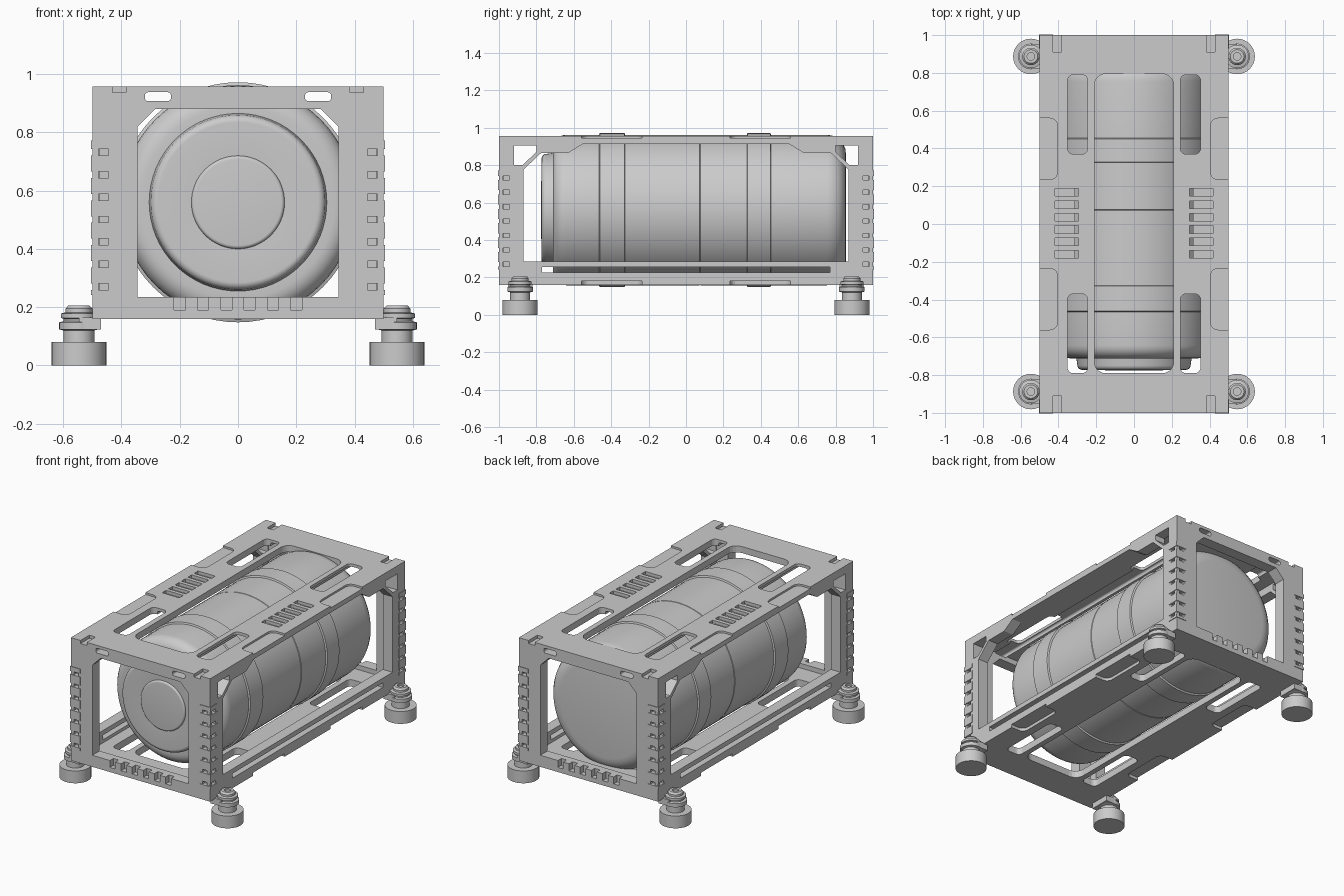
import bpy, bmesh, math
from mathutils import Matrix

old = bpy.data.objects.get("Cube")
if old:
    bpy.data.objects.remove(old, do_unlink=True)

GREY = (0.6, 0.6, 0.6, 1)
metal = bpy.data.materials.new("light grey metal")
metal.use_nodes = True
metal.diffuse_color = GREY
metal.node_tree.nodes["Principled BSDF"].inputs["Base Color"].default_value = GREY


def make(name, bm, collection=None):
    bmesh.ops.recalc_face_normals(bm, faces=bm.faces)
    mesh = bpy.data.meshes.new(name)
    bm.to_mesh(mesh)
    bm.free()
    mesh.materials.append(metal)
    obj = bpy.data.objects.new(name, mesh)
    (collection or bpy.context.scene.collection).objects.link(obj)
    return obj


def select(obj):
    bpy.ops.object.select_all(action='DESELECT')
    obj.select_set(True)
    bpy.context.view_layer.objects.active = obj


def prism(name, points, axis, low, high, collection=None):
    """Extrude a 2D outline along an axis from low to high."""
    place = {'x': lambda a, b, d: (d, a, b),
             'y': lambda a, b, d: (a, d, b),
             'z': lambda a, b, d: (a, b, d)}[axis]
    bm = bmesh.new()
    bottom = [bm.verts.new(place(a, b, low)) for a, b in points]
    top = [bm.verts.new(place(a, b, high)) for a, b in points]
    bm.faces.new(bottom)
    bm.faces.new(top)
    for i in range(len(points)):
        j = (i + 1) % len(points)
        bm.faces.new((bottom[i], bottom[j], top[j], top[i]))
    return make(name, bm, collection)


def rect(a0, a1, b0, b1, r=0.0, steps=5):
    """Rectangle outline with optional rounded corners."""
    if not r:
        return [(a0, b0), (a1, b0), (a1, b1), (a0, b1)]
    pts = []
    for k, (ca, cb) in enumerate(((a1 - r, b1 - r), (a0 + r, b1 - r),
                                  (a0 + r, b0 + r), (a1 - r, b0 + r))):
        for s in range(steps + 1):
            t = (k + s / steps) * math.pi / 2
            pts.append((ca + r * math.cos(t), cb + r * math.sin(t)))
    return pts


def lathe(name, profile, segments, matrix):
    """Revolve (radius, height) points about z, then place the result."""
    bm = bmesh.new()
    verts = [bm.verts.new((r, 0, h)) for r, h in profile]
    edges = [bm.edges.new(pair) for pair in zip(verts, verts[1:])]
    bmesh.ops.spin(bm, geom=verts + edges, cent=(0, 0, 0), axis=(0, 0, 1),
                   angle=math.tau, steps=segments, use_merge=True)
    bmesh.ops.remove_doubles(bm, verts=bm.verts, dist=0.0005)
    bm.transform(matrix)
    obj = make(name, bm)
    select(obj)
    bpy.ops.object.shade_smooth_by_angle(angle=math.radians(35))
    return obj


def fillet(radius, height, r, direction):
    """Quarter-round points on a lathe profile; direction -1 opens, +1 closes."""
    arc = [(radius - r + r * math.cos(t), height + direction * (r * math.sin(t) - r))
           for t in (i * math.pi / 12 for i in range(7))]
    return arc if direction > 0 else arc[::-1]


# Frame: a solid block, carved by a set of cutters
BOTTOM, TOP, HALF = 0.16, 0.957, 0.5
frame = prism("frame", rect(-HALF, HALF, -1, 1), 'z', BOTTOM, TOP)
cutters = bpy.data.collections.new("frame_cutters")
bpy.context.scene.collection.children.link(cutters)


def cut(points, axis, low, high):
    prism("cutter", points, axis, low, high, cutters).hide_render = True


# Inner cavity, and end openings with clipped upper corners
cut(rect(-0.43, 0.43, -0.925, 0.925), 'z', 0.205, 0.915)
cut([(-0.345, 0.235), (0.345, 0.235), (0.345, 0.82), (0.285, 0.88),
     (-0.285, 0.88), (-0.345, 0.82)], 'y', -1.2, 1.2)

# Side openings, corner brace holes and long slit in the lower rail
half = [(0.87, 0.285), (0.87, 0.775), (0.775, 0.865), (0.63, 0.865), (0.55, 0.914)]
cut(half + [(-a, b) for a, b in reversed(half)], 'x', -0.7, 0.7)
cut(rect(-0.77, 0.77, 0.225, 0.255), 'x', -0.7, 0.7)
for s in (-1, 1):
    cut([(s * a, b) for a, b in ((0.92, 0.80), (0.875, 0.80), (0.80, 0.87),
                                 (0.80, 0.905), (0.92, 0.905))], 'x', -0.7, 0.7)

# Central opening through both plates
cut(rect(-0.21, 0.21, -0.79, 0.795, 0.06), 'z', 0, 1.2)

for sx in (-1, 1):
    def span(a, b):
        return (a, b) if sx > 0 else (-b, -a)
    # Vent recesses on the top plate
    for i in range(6):
        y = -0.16 + i * 0.0655
        cut(rect(*span(0.295, 0.418), y - 0.02, y + 0.02), 'z', TOP - 0.02, 1.2)
    # Lifting slots in the upper end beams
    cut(rect(*span(0.23, 0.32), 0.907, 0.938, 0.012), 'y', -1.2, 1.2)
    for sy in (-1, 1):
        def along(a, b):
            return (a, b) if sy > 0 else (-b, -a)
        # Slots through both plates
        cut(rect(*span(0.245, 0.352), *along(0.37, 0.79), 0.03), 'z', 0, 1.2)
        # Shallow rounded edge steps above and below
        step = rect(*span(0.405, 0.6), *along(0.235, 0.56), 0.04)
        cut(step, 'z', TOP - 0.012, 1.2)
        cut(step, 'z', 0, BOTTOM + 0.02)
        # Small notches at the plate ends
        cut(rect(*span(0.385, 0.43), *along(0.91, 1.2)), 'z', TOP - 0.02, 1.2)
        # Toothed grooves on both outer faces of each post
        for i in range(7):
            z = 0.27 + i * 0.077
            cut(rect(*span(0.445, 0.478), z - 0.011, z + 0.011), 'y', *along(0.975, 1.2))
            cut(rect(*along(0.945, 0.978), z - 0.011, z + 0.011), 'x', *span(0.475, 0.7))

# Teeth in the lower end beams
for sy in (-1, 1):
    for i in range(6):
        x = -0.2 + i * 0.08
        low, high = sorted((sy * 0.965, sy * 1.2))
        cut(rect(x - 0.019, x + 0.019, 0.19, 0.26), 'y', low, high)

select(frame)
carve = frame.modifiers.new("carve", 'BOOLEAN')
carve.operation = 'DIFFERENCE'
carve.solver = 'EXACT'
carve.operand_type = 'COLLECTION'
carve.collection = cutters
bpy.ops.object.modifier_apply(modifier="carve")
for obj in list(cutters.objects):
    bpy.data.objects.remove(obj, do_unlink=True)
bpy.data.collections.remove(cutters)

# Corner guards: thin raised plates wrapping each post, split by the teeth
for sx in (-1, 1):
    for sy in (-1, 1):
        side = {(1, 1): "back_left", (1, -1): "front_left",
                (-1, 1): "back_right", (-1, -1): "front_right"}[sx, sy]
        outline = [(0.43, 1.004), (0.504, 1.004), (0.504, 0.93), (0.499, 0.93),
                   (0.499, 0.935), (0.48, 0.999), (0.43, 0.999)]
        for i in range(8):
            z0 = 0.242 if i == 0 else 0.27 + (i - 1) * 0.077 + 0.011
            z1 = 0.772 if i == 7 else 0.27 + i * 0.077 - 0.011
            prism(f"{side}_guard_{i + 1}", [(sx * a, sy * b) for a, b in outline],
                  'z', z0, z1)

# Tank: stepped front cap, two raised bands, a seam and a rounded back
R, BAND = 0.402, 0.412
profile = [(0, -0.776)] + fillet(0.16, -0.776, 0.012, -1) + [(0.165, -0.764)]
profile += fillet(0.30, -0.772, 0.025, -1) + [(0.305, -0.712)]
profile += fillet(R, -0.712, 0.07, -1)
for y0, y1 in ((-0.465, -0.325), (0.325, 0.455)):
    profile += [(R, y0), (BAND, y0 + 0.004), (BAND, y1 - 0.004), (R, y1)]
    if y0 < 0:
        profile += [(R, 0.072), (R - 0.004, 0.075), (R, 0.078)]
profile += fillet(R, 0.855, 0.10, 1) + [(0, 0.855)]
lathe("tank", profile, 64,
      Matrix.Translation((0, 0, 0.56)) @ Matrix.Rotation(-math.pi / 2, 4, 'X'))

# Feet: stepped round pads bolted to lugs beside the frame
foot = [(0, 0), (0.094, 0), (0.094, 0.08), (0.053, 0.08), (0.053, 0.12),
        (0.068, 0.124), (0.068, 0.148), (0.053, 0.152), (0.053, 0.16),
        (0.062, 0.163), (0.062, 0.178), (0.046, 0.182), (0.046, 0.195),
        (0.036, 0.206), (0.02, 0.206), (0.02, 0.195), (0, 0.195)]
for sx, xname in ((-1, "right"), (1, "left")):
    for sy, yname in ((-1, "front"), (1, "back")):
        lathe(f"{yname}_{xname}_foot", foot, 32,
              Matrix.Translation((sx * 0.546, sy * 0.887, 0)))
        x0, x1 = sorted((sx * 0.47, sx * 0.546))
        prism(f"{yname}_{xname}_lug", rect(x0, x1, sy * 0.887 - 0.066, sy * 0.887 + 0.066),
              'z', 0.124, 0.165)
